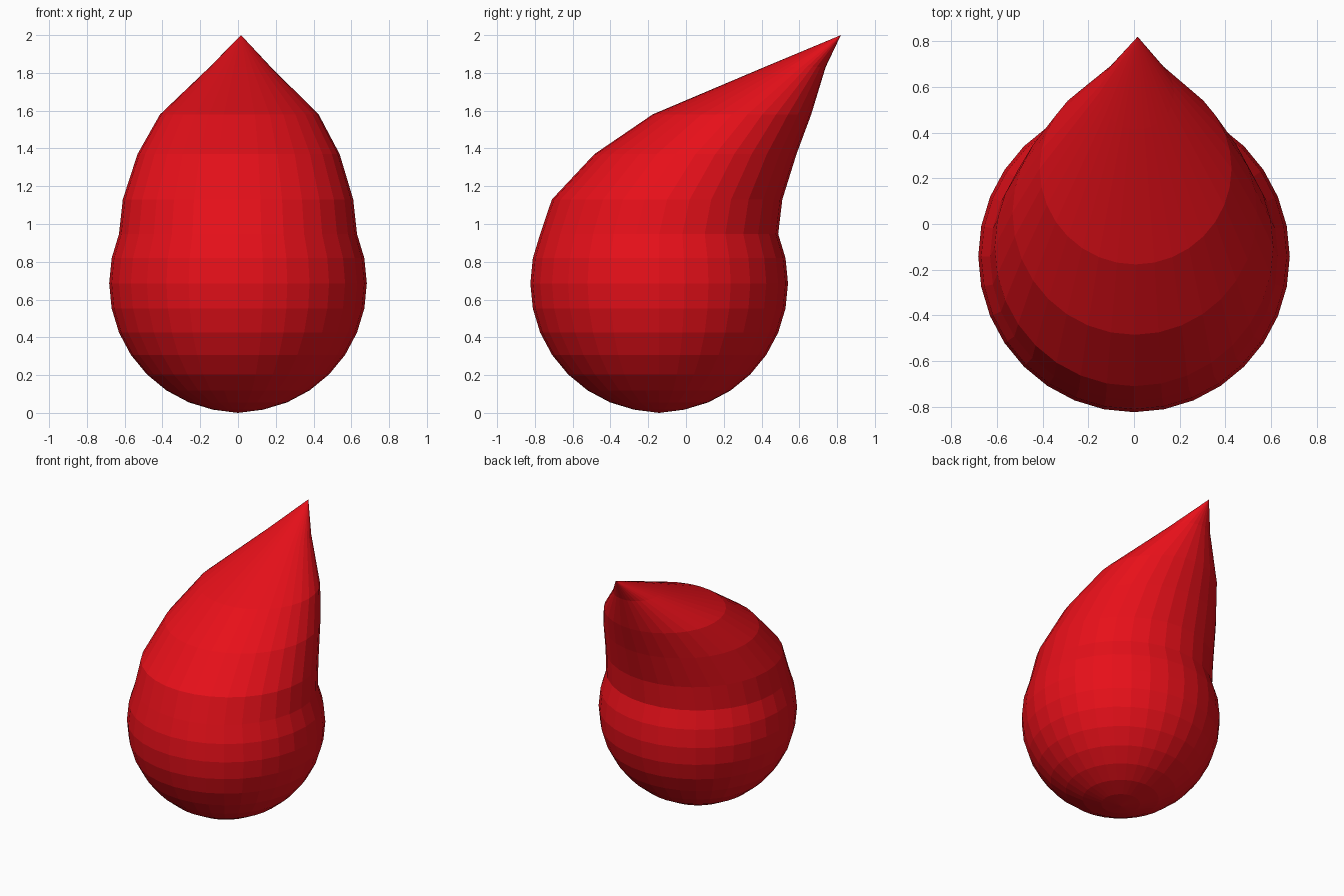
import bpy, bmesh, math

if "Cube" in bpy.data.objects:
    bpy.data.objects.remove(bpy.data.objects["Cube"])

SEG = 32
R, CY, CZ = 0.682, -0.142, 0.686

# Rings as (x, y, z, radius): round lower body on sphere latitudes
rings = []
for i in range(1, 11):
    a = math.radians(-90 + 11.25 * i)
    rings.append((0, CY, CZ + R * math.sin(a), R * math.cos(a)))

# Upper rings lean back towards the tip
rings += [(0, -0.10, 1.13, 0.61), (0.003, 0.05, 1.37, 0.535),
          (0.007, 0.243, 1.58, 0.42), (0.012, 0.576, 1.83, 0.163)]

bm = bmesh.new()
loops = []
for x, y, z, r in rings:
    loops.append([bm.verts.new((x + r * math.cos(2 * math.pi * k / SEG),
                                y + r * math.sin(2 * math.pi * k / SEG), z))
                  for k in range(SEG)])
bottom = bm.verts.new((0, CY, 0))
tip = bm.verts.new((0.016, 0.82, 2.0))

# Flat faceted skin between the rings, closed at both poles
for k in range(SEG):
    n = (k + 1) % SEG
    for a, b in zip(loops, loops[1:]):
        bm.faces.new((a[k], a[n], b[n], b[k]))
    bm.faces.new((bottom, loops[0][n], loops[0][k]))
    bm.faces.new((loops[-1][k], loops[-1][n], tip))
bmesh.ops.recalc_face_normals(bm, faces=bm.faces)

mesh = bpy.data.meshes.new("droplet")
bm.to_mesh(mesh)
bm.free()
drop = bpy.data.objects.new("droplet", mesh)
bpy.context.collection.objects.link(drop)

red = bpy.data.materials.new("red")
red.diffuse_color = (0.8, 0.005, 0.01, 1)
red.use_nodes = True
red.node_tree.nodes["Principled BSDF"].inputs["Base Color"].default_value = red.diffuse_color
mesh.materials.append(red)
